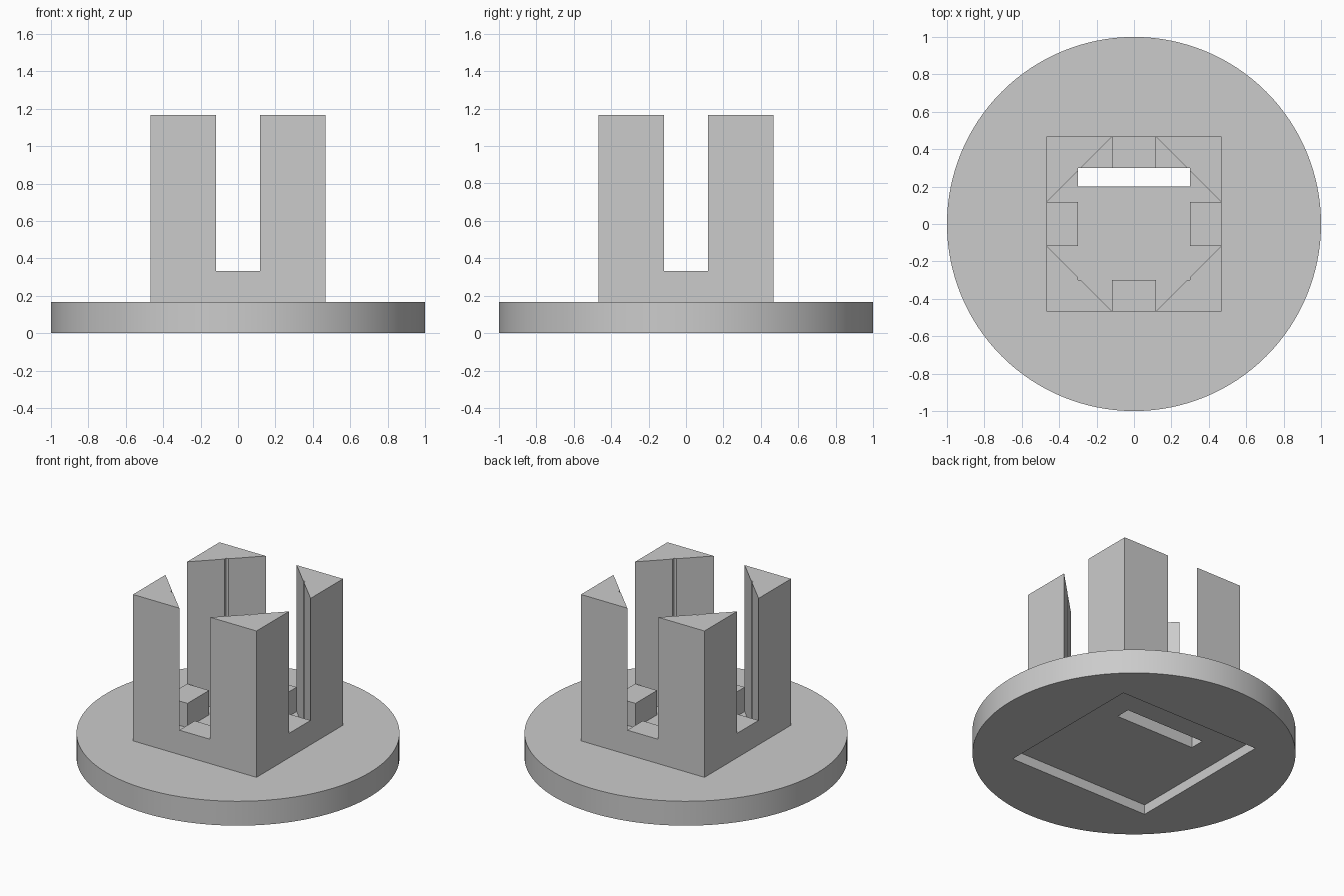
import bpy, bmesh
from math import radians

cube = bpy.data.objects.get("Cube")
if cube:
    bpy.data.objects.remove(cube, do_unlink=True)

# Main dimensions
BASE_TOP = 0.1667
BAR_TOP = 0.3333
POST_TOP = 1.1667
OUT, INN, GAP = 0.4667, 0.30, 0.1167   # outer half width, cavity half width, half slot
DIAG = OUT + GAP - INN                 # where the chamfer meets the cavity

grey = bpy.data.materials.new("plain grey")
grey.use_nodes = True
color = (0.6, 0.6, 0.6, 1)
grey.diffuse_color = color
grey.node_tree.nodes["Principled BSDF"].inputs["Base Color"].default_value = color


def prism(name, outline, z0, z1):
    """Extrude a flat outline from z0 to z1."""
    bm = bmesh.new()
    face = bm.faces.new([bm.verts.new((x, y, z0)) for x, y in outline])
    top = bmesh.ops.extrude_face_region(bm, geom=[face])["geom"]
    verts = [v for v in top if isinstance(v, bmesh.types.BMVert)]
    bmesh.ops.translate(bm, verts=verts, vec=(0, 0, z1 - z0))
    bmesh.ops.recalc_face_normals(bm, faces=bm.faces)
    mesh = bpy.data.meshes.new(name)
    bm.to_mesh(mesh)
    bm.free()
    mesh.materials.append(grey)
    obj = bpy.data.objects.new(name, mesh)
    bpy.context.collection.objects.link(obj)
    return obj


def rect(x0, x1, y0, y1):
    return [(x0, y0), (x1, y0), (x1, y1), (x0, y1)]


def cut(target, cutter):
    """Subtract the cutter from the target and remove it."""
    cutter.hide_render = True
    mod = target.modifiers.new("cut", "BOOLEAN")
    mod.operation = "DIFFERENCE"
    mod.solver = "EXACT"
    mod.object = cutter
    bpy.context.view_layer.objects.active = target
    bpy.ops.object.modifier_apply(modifier=mod.name)
    bpy.data.objects.remove(cutter, do_unlink=True)


# Round base with a square recess underneath and a slot right through
bpy.ops.mesh.primitive_cylinder_add(vertices=128, radius=1, depth=BASE_TOP,
                                    location=(0, 0, BASE_TOP / 2))
base = bpy.context.object
base.name = "round_base"
base.data.materials.append(grey)
cut(base, prism("recess_cutter", rect(-0.5333, 0.5333, -0.5333, 0.5333), -0.1, 0.0667))
cut(base, prism("slot_cutter", rect(-INN, INN, 0.2, INN), -0.1, 0.3))
bpy.ops.object.select_all(action="DESELECT")
base.select_set(True)
bpy.context.view_layer.objects.active = base
bpy.ops.object.shade_smooth_by_angle(angle=radians(30))

# Four corner posts, triangular with a small notch on the inner side
corner = [(OUT, GAP), (OUT, OUT), (GAP, OUT), (DIAG, INN), (INN, INN), (INN, DIAG)]
for side, sx in (("left", 1), ("right", -1)):
    for end, sy in (("front", -1), ("back", 1)):
        prism(f"{end}_{side}_post", [(x * sx, y * sy) for x, y in corner],
              BASE_TOP, POST_TOP)

# Four low bars joining the posts
prism("left_bar", rect(INN, OUT, -GAP, GAP), BASE_TOP, BAR_TOP)
prism("right_bar", rect(-OUT, -INN, -GAP, GAP), BASE_TOP, BAR_TOP)
prism("front_bar", rect(-GAP, GAP, -OUT, -INN), BASE_TOP, BAR_TOP)
prism("back_bar", rect(-GAP, GAP, INN, OUT), BASE_TOP, BAR_TOP)
